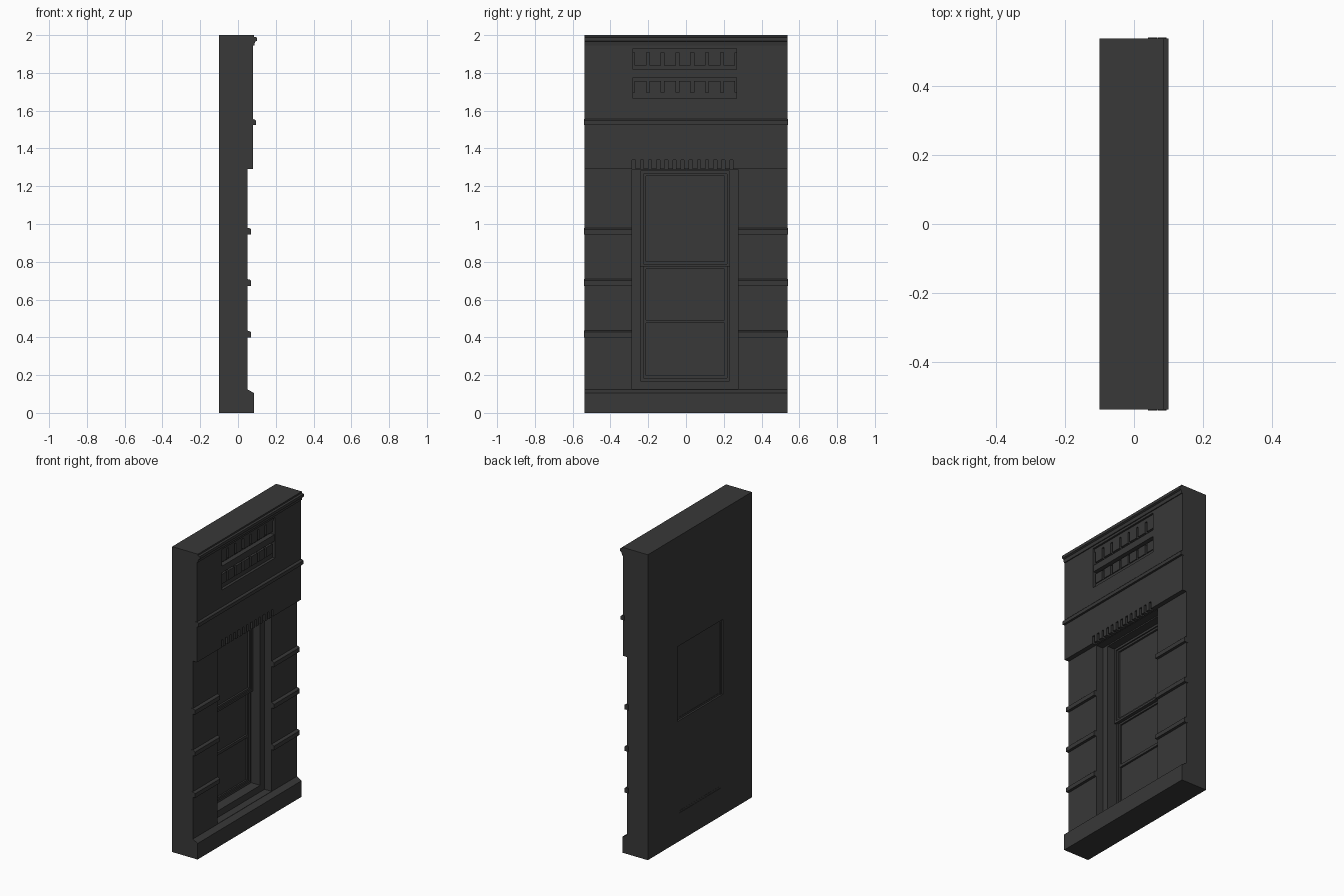
import bpy, bmesh
from mathutils import Vector

if "Cube" in bpy.data.objects:
    bpy.data.objects.remove(bpy.data.objects["Cube"])

dark = bpy.data.materials.new("dark_stone")
dark.diffuse_color = (0.04, 0.04, 0.04, 1)
dark.use_nodes = True
dark.node_tree.nodes["Principled BSDF"].inputs["Base Color"].default_value = dark.diffuse_color


def finish(name, bm):
    bmesh.ops.recalc_face_normals(bm, faces=bm.faces)
    me = bpy.data.meshes.new(name)
    bm.to_mesh(me)
    bm.free()
    me.materials.append(dark)
    ob = bpy.data.objects.new(name, me)
    bpy.context.collection.objects.link(ob)
    return ob


def boxes(name, items):
    """One object from boxes given as (x0, x1, y0, y1, z0, z1)."""
    bm = bmesh.new()
    for x0, x1, y0, y1, z0, z1 in items:
        vs = bmesh.ops.create_cube(bm, size=1)["verts"]
        for v in vs:
            v.co = Vector(((x0 + x1) / 2 + v.co.x * (x1 - x0),
                           (y0 + y1) / 2 + v.co.y * (y1 - y0),
                           (z0 + z1) / 2 + v.co.z * (z1 - z0)))
    return finish(name, bm)


def extrude_y(name, profile, y0, y1):
    """Extrude an x-z profile along y."""
    bm = bmesh.new()
    f = bm.faces.new([bm.verts.new((x, y0, z)) for x, z in profile])
    r = bmesh.ops.extrude_face_region(bm, geom=[f])
    vs = [g for g in r["geom"] if isinstance(g, bmesh.types.BMVert)]
    bmesh.ops.translate(bm, verts=vs, vec=(0, y1 - y0, 0))
    return finish(name, bm)


def cut(target, items):
    cutter = boxes("cutter", items)
    cutter.hide_render = True
    m = target.modifiers.new("cut", "BOOLEAN")
    m.operation, m.solver, m.object = "DIFFERENCE", "EXACT", cutter
    bpy.context.view_layer.objects.active = target
    bpy.ops.object.modifier_apply(modifier=m.name)
    bpy.data.objects.remove(cutter)


def ring(x0, x1, y0, y1, z0, z1, w):
    """Four bars of a rectangular frame."""
    return [(x0, x1, y0, y0 + w, z0, z1), (x0, x1, y1 - w, y1, z0, z1),
            (x0, x1, y0 + w, y1 - w, z0, z0 + w),
            (x0, x1, y0 + w, y1 - w, z1 - w, z1)]


W = 0.538
L, R = -0.285, 0.275      # outer window opening
l, r = -0.24, 0.23        # inner window opening

# Wall with plinth below and thicker storey above
wall = extrude_y("wall", [(-0.10, 0), (0.084, 0), (0.084, 0.105), (0.05, 0.125),
                          (0.05, 1.29), (0.08, 1.29), (0.08, 2), (-0.10, 2)], -W, W)
cut(wall, [(0.0, 0.06, L, R, 0.127, 1.288)])
cut(wall, [(-0.2, 0.03, l, r, 0.17, 1.28)])

# Notches of the toothed lintel
n = 13
p = (R - L) / n
cut(wall, [(0.056, 0.15, L + i * p, L + i * p + p * 0.4, 1.25, 1.338) for i in range(n)])

# Recessed grille panel near the top
gl, gr = -0.28, 0.268
cut(wall, [(0.045, 0.15, gl, gr, 1.665, 1.93)])
boxes("grille_rails", [(0.04, 0.076, gl, gr, 1.775, 1.818),
                       (0.04, 0.062, gl, gr, 1.665, 1.695),
                       (0.04, 0.068, gl, gr, 1.908, 1.93)])
gp = (gr - gl) / 7
for name, z0, z1 in (("grille_blocks_lower", 1.695, 1.758),
                     ("grille_blocks_upper", 1.838, 1.908)):
    boxes(name, [(0.04, 0.068, gl + i * gp + 0.008, gl + (i + 1) * gp - 0.008, z0, z1)
                 for i in range(7)])


# Mouldings across the pilasters and the upper storey
def moulding(name, x, d, z0, z1, y0, y1):
    extrude_y(name, [(x - 0.01, z0), (x + d, z0), (x + d, z1 - 0.005),
                     (x + d * 0.7, z1), (x + 0.002, z1 + 0.003),
                     (x - 0.01, z1 + 0.003)], y0, y1)


for i, z in enumerate((0.4, 0.673, 0.945)):
    moulding(f"left_ledge_{i}", 0.05, 0.018, z, z + 0.032, -W - 0.003, L)
    moulding(f"right_ledge_{i}", 0.05, 0.018, z, z + 0.032, R, W + 0.003)
moulding("upper_band", 0.08, 0.014, 1.525, 1.552, -W - 0.003, W + 0.003)
extrude_y("cornice", [(0.07, 1.945), (0.086, 1.945), (0.09, 1.965), (0.10, 1.97),
                      (0.10, 1.988), (0.086, 1.99), (0.086, 2), (0.07, 2)], -W, W)

# Sash window: upper sash in front of the lower one
boxes("upper_sash", ring(-0.09, -0.052, l, r, 0.775, 1.28, 0.014)
      + ring(-0.088, -0.06, l + 0.014, r - 0.014, 0.789, 1.266, 0.013))
boxes("upper_pane", [(-0.086, -0.072, l + 0.02, r - 0.02, 0.795, 1.26)])
boxes("lower_sash", ring(-0.10, -0.066, l, r, 0.17, 0.79, 0.014)
      + ring(-0.098, -0.074, l + 0.014, r - 0.014, 0.184, 0.776, 0.013)
      + [(-0.096, -0.072, l + 0.027, r - 0.027, 0.475, 0.493)])
boxes("lower_pane", [(-0.097, -0.084, l + 0.02, r - 0.02, 0.19, 0.77)])
